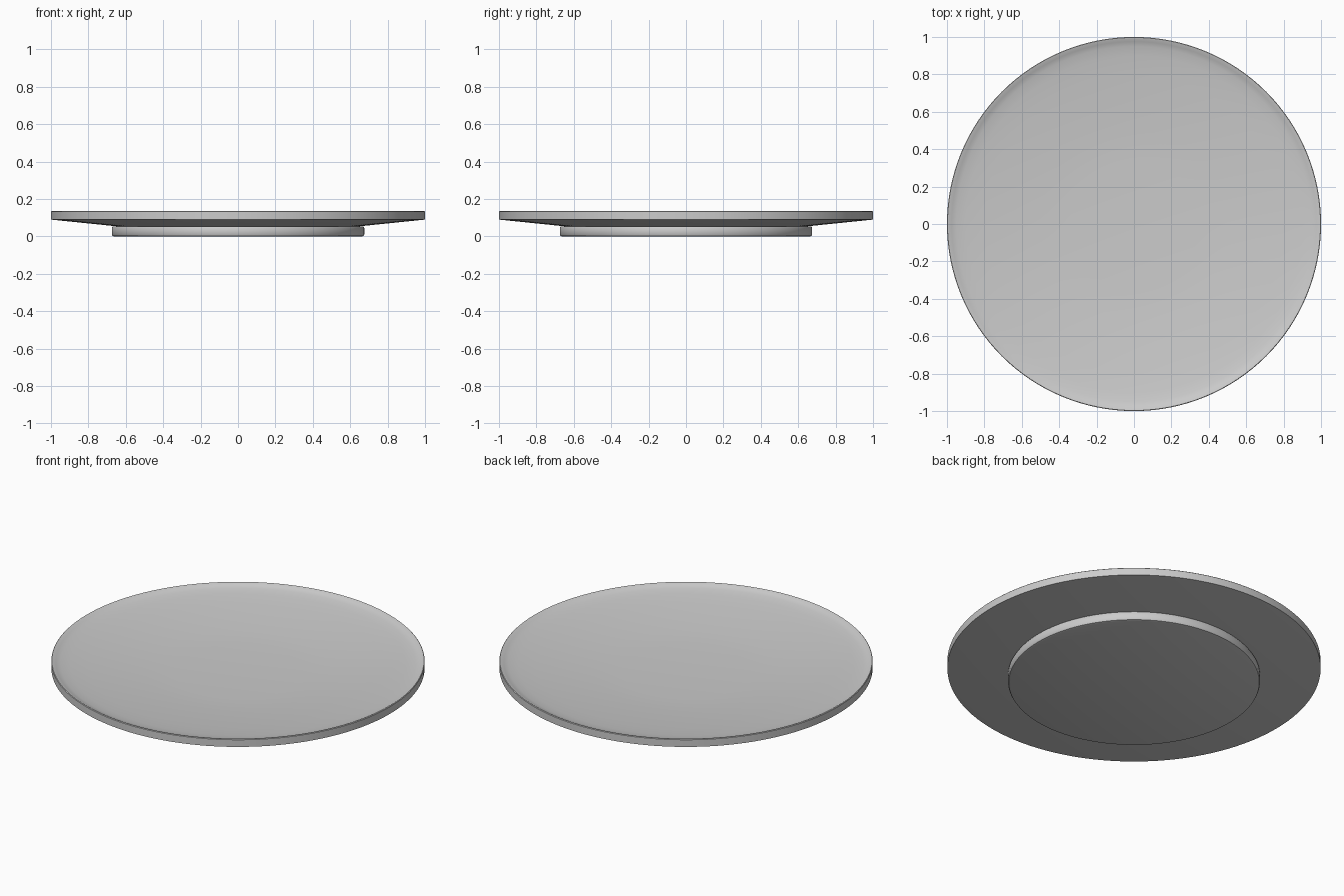
import bpy, bmesh, math

if "Cube" in bpy.data.objects:
    bpy.data.objects.remove(bpy.data.objects["Cube"])

SEGMENTS = 128


def lathe(name, profile):
    """Spin an (r, z) profile, closed on the axis at both ends, around z."""
    bm = bmesh.new()
    verts = [bm.verts.new((r, 0, z)) for r, z in profile]
    edges = [bm.edges.new(pair) for pair in zip(verts, verts[1:])]
    bmesh.ops.spin(bm, geom=verts + edges, cent=(0, 0, 0), axis=(0, 0, 1),
                   angle=math.tau, steps=SEGMENTS, use_duplicate=False)
    bmesh.ops.remove_doubles(bm, verts=bm.verts, dist=1e-4)
    bmesh.ops.recalc_face_normals(bm, faces=bm.faces)
    mesh = bpy.data.meshes.new(name)
    bm.to_mesh(mesh)
    bm.free()
    obj = bpy.data.objects.new(name, mesh)
    bpy.context.collection.objects.link(obj)
    bpy.ops.object.select_all(action='DESELECT')
    obj.select_set(True)
    bpy.context.view_layer.objects.active = obj
    bpy.ops.object.shade_smooth_by_angle(angle=math.radians(35))
    return obj


# Shallow dish: sloped underside, upright rim, dished top with flat centre
lathe("dish", [
    (0, 0.045), (0.56, 0.045), (1.0, 0.09),
    (1.0, 0.132), (0.997, 0.135), (0.99, 0.134),
    (0.975, 0.126), (0.95, 0.119), (0.90, 0.111), (0.80, 0.100),
    (0.65, 0.086), (0.50, 0.075), (0.345, 0.067), (0, 0.067),
])

# Low round foot with softened edges
lathe("foot", [
    (0, 0), (0.662, 0), (0.671, 0.003), (0.675, 0.010),
    (0.675, 0.046), (0.671, 0.052), (0.662, 0.053), (0, 0.053),
])
